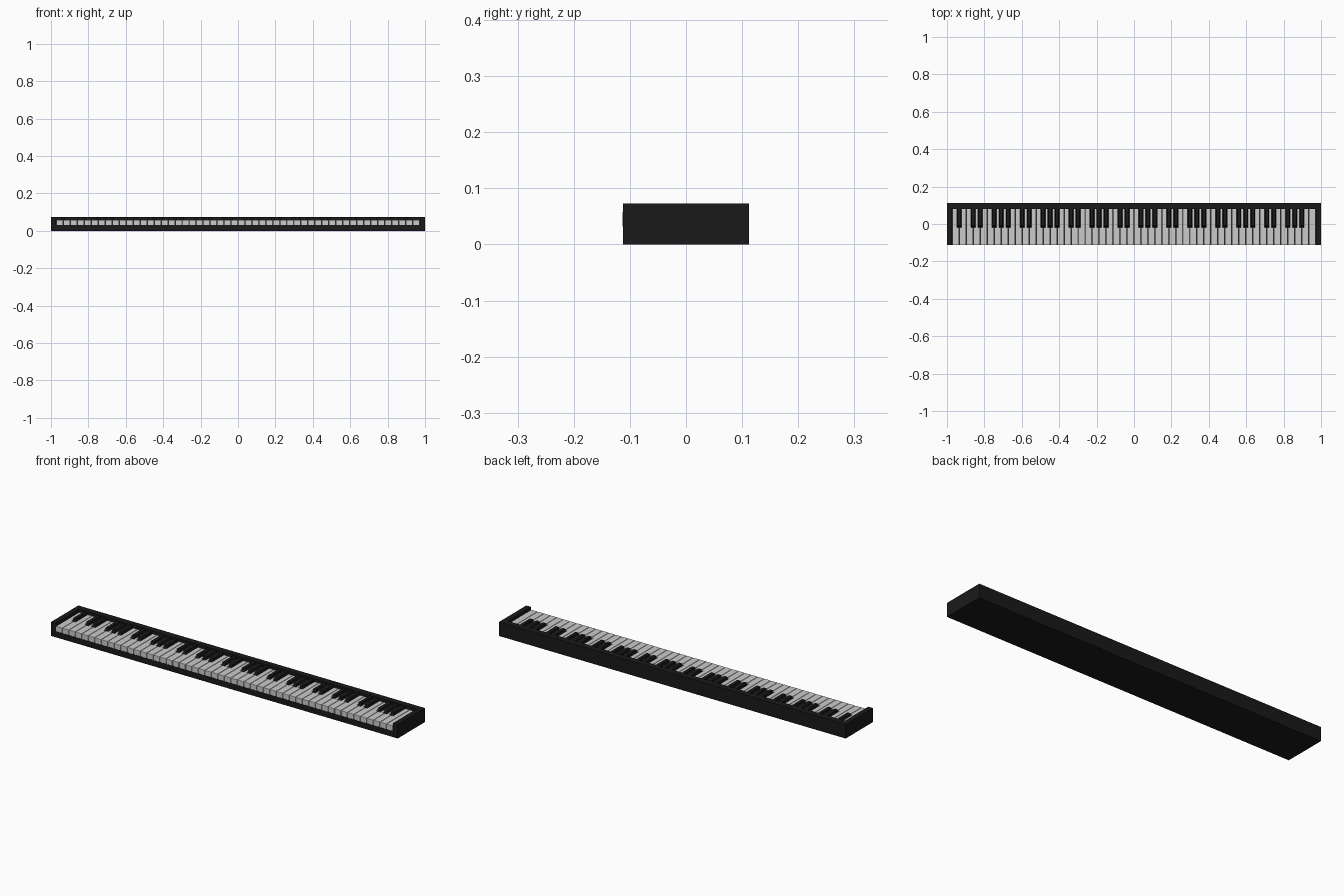
import bpy, bmesh

if "Cube" in bpy.data.objects:
    bpy.data.objects.remove(bpy.data.objects["Cube"])

HALF_X, HALF_Y, TOP = 1.0, 0.1125, 0.073
KEY_EDGE = 0.972                 # keys run from -KEY_EDGE to KEY_EDGE
STEP = 2 * KEY_EDGE / 52         # white key pitch
BACK = 0.08                      # front face of the back rail
BLACK_FRONT = -0.017
BLACK_W = 0.022

black = bpy.data.materials.new("black_finish")
black.diffuse_color = (0.01, 0.01, 0.01, 1)
black.use_nodes = True
black.node_tree.nodes["Principled BSDF"].inputs["Base Color"].default_value = black.diffuse_color


def add_object(name, mesh, location=(0, 0, 0)):
    ob = bpy.data.objects.new(name, mesh)
    ob.location = location
    bpy.context.collection.objects.link(ob)
    return ob


def prism(name, outline, z0, z1, mat=None, bevel=0.0, segments=2, taper=None):
    """Extrude an xy outline upward; optionally taper and round the upper edges."""
    bm = bmesh.new()
    base = bm.faces.new([bm.verts.new((x, y, z0)) for x, y in outline])
    new = bmesh.ops.extrude_face_region(bm, geom=[base])["geom"]
    top = [v for v in new if isinstance(v, bmesh.types.BMVert)]
    for v in top:
        v.co.z = z1
        if taper:
            taper(v)
    bmesh.ops.recalc_face_normals(bm, faces=bm.faces)
    if bevel:
        edges = [e for e in bm.edges if all(v in top for v in e.verts)]
        front = min(v.co.y for v in bm.verts)
        edges += [e for e in bm.edges if e not in edges
                  and all(v.co.y < front + 0.012 for v in e.verts)
                  and abs(e.verts[0].co.z - e.verts[1].co.z) > 0.005]
        bmesh.ops.bevel(bm, geom=edges, offset=bevel, segments=segments,
                        profile=0.5, affect='EDGES', clamp_overlap=True)
    mesh = bpy.data.meshes.new(name)
    bm.to_mesh(mesh)
    bm.free()
    if mat:
        mesh.materials.append(mat)
    return mesh


def rect(x0, x1, y0, y1):
    return [(x0, y0), (x1, y0), (x1, y1), (x0, y1)]


# Case: key bed, back rail and two end cheeks
add_object("key_bed", prism("key_bed", rect(-HALF_X, HALF_X, -0.112, HALF_Y), 0, 0.031, black))
add_object("back_rail", prism("back_rail", rect(-HALF_X, HALF_X, BACK, HALF_Y), 0.031, TOP, black))
for side, name in ((-1, "left_cheek"), (1, "right_cheek")):
    x0, x1 = sorted((side * (KEY_EDGE + 0.001), side * HALF_X))
    add_object(name, prism(name, rect(x0, x1, -0.112, BACK), 0.031, TOP, black))


# White key variants, notched where a black key sits alongside
def white_mesh(left, right):
    h = STEP / 2 - 0.001
    n = STEP / 2 - BLACK_W / 2 - 0.001
    y = BLACK_FRONT - 0.002
    pts = [(-h, -0.113), (h, -0.113)]
    pts += [(h, y), (n, y), (n, BACK)] if right else [(h, BACK)]
    pts += [(-n, BACK), (-n, y), (-h, y)] if left else [(-h, BACK)]
    return prism("white_key", pts, 0.032, 0.059, bevel=0.002)


# Black key: sloped front and slightly narrowed top
def slope(v):
    v.co.x *= 0.82
    if v.co.y < 0:
        v.co.y += 0.008


black_mesh = prism("black_key", rect(-BLACK_W / 2, BLACK_W / 2, BLACK_FRONT, BACK),
                   0.034, 0.071, black, bevel=0.002, taper=slope)

# Eighty-eight keys, starting on A; a black key follows A, C, D, F and G
SHARP = [True, False, True, True, False, True, True]
variants = {}
for i in range(52):
    left = i > 0 and SHARP[(i - 1) % 7]
    right = i < 51 and SHARP[i % 7]
    if (left, right) not in variants:
        variants[left, right] = white_mesh(left, right)
    x = -KEY_EDGE + STEP * (i + 0.5)
    add_object("white_key", variants[left, right], (x, 0, 0))
    if right:
        add_object("black_key", black_mesh, (x + STEP / 2, 0, 0))
